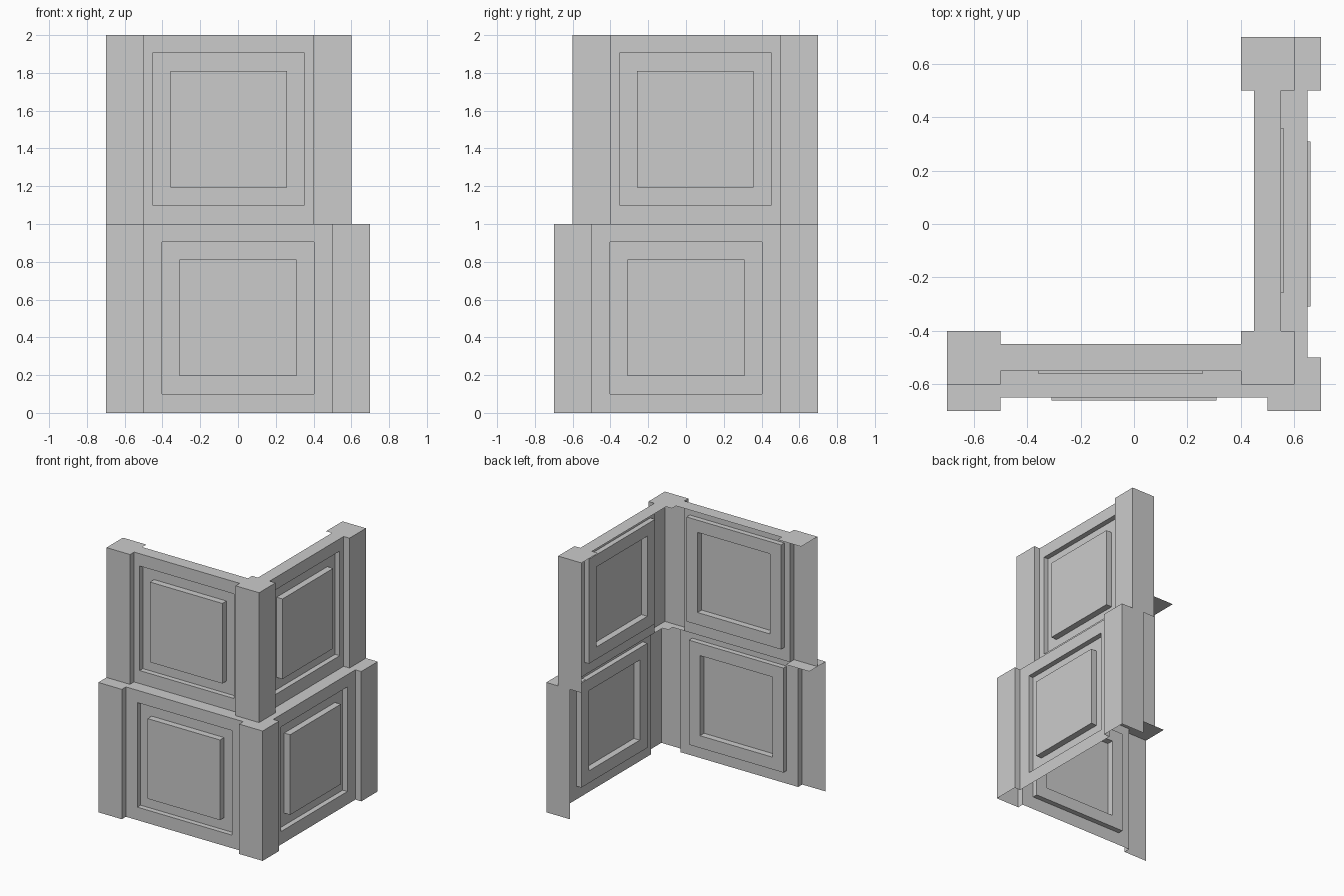
import bpy
import bmesh

if "Cube" in bpy.data.objects:
    bpy.data.objects.remove(bpy.data.objects["Cube"])

P = 0.2      # pillar width
STEP = 0.05  # wall set back behind the pillar faces


def make_object(name, faces):
    """Mesh object from a list of faces, each a list of points."""
    bm = bmesh.new()
    for pts in faces:
        bm.faces.new([bm.verts.new(p) for p in pts])
    bmesh.ops.remove_doubles(bm, verts=bm.verts, dist=1e-5)
    mesh = bpy.data.meshes.new(name)
    bm.to_mesh(mesh)
    bm.free()
    ob = bpy.data.objects.new(name, mesh)
    bpy.context.collection.objects.link(ob)


def strip(name, path, z0):
    """Open vertical sheet, one unit tall, along a plan path."""
    make_object(name, [[(*a, z0), (*b, z0), (*b, z0 + 1), (*a, z0 + 1)]
                       for a, b in zip(path, path[1:])])


def panel_wall(name, f, z0, right_side):
    """Wall sheet with a sunken frame and a raised centre panel."""
    x0, x1, y = -0.5, f - P, -f + STEP
    cx, cz = (x0 + x1) / 2, z0 + 0.5025

    def square(h, depth):
        return [(cx + sx * h, depth, cz + sz * h)
                for sx, sz in ((-1, -1), (1, -1), (1, 1), (-1, 1))]

    rings = [[(x0, y, z0), (x1, y, z0), (x1, y, z0 + 1), (x0, y, z0 + 1)],
             square(0.4025, y), square(0.4025, y + 0.04),
             square(0.3085, y + 0.04), square(0.3085, y - 0.01)]
    faces = [rings[-1]]
    for a, b in zip(rings, rings[1:]):
        for i in range(4):
            j = (i + 1) % 4
            faces.append([a[i], a[j], b[j], b[i]])
    if right_side:  # mirror across the corner diagonal
        faces = [[(-py, -px, pz) for px, py, pz in reversed(fc)] for fc in faces]
    make_object(name, faces)


# Two storeys; f is the distance of the outer pillar faces from the centre
for level, z0, f in (("lower", 0, 0.7), ("upper", 1, 0.6)):
    w, i, t = f - STEP, f - P, f - STEP - 0.1  # wall face, pillar back, wall back
    left = [(-0.7, -f), (-0.5, -f), (-0.5, -w)]
    corner = [(i, -w), (i, -f), (f, -f), (f, -i), (w, -i)]
    right = [(w, 0.5), (f, 0.5), (f, 0.7), (i, 0.7)]
    back = [(i, 0.5), (t, 0.5), (t, -i), (i, -i), (i, -t), (-0.5, -t),
            (-0.5, -i), (-0.7, -i)]

    # Pillars
    strip(level + "_left_pillar", left, z0)
    strip(level + "_corner_pillar", corner, z0)
    strip(level + "_right_pillar", right, z0)
    # Panelled walls
    panel_wall(level + "_front_wall", f, z0, False)
    panel_wall(level + "_right_wall", f, z0, True)
    # Flat cap following the wall and pillar outline
    make_object(level + "_cap", [[(x, y, z0 + 1) for x, y in left + corner + right + back]])
